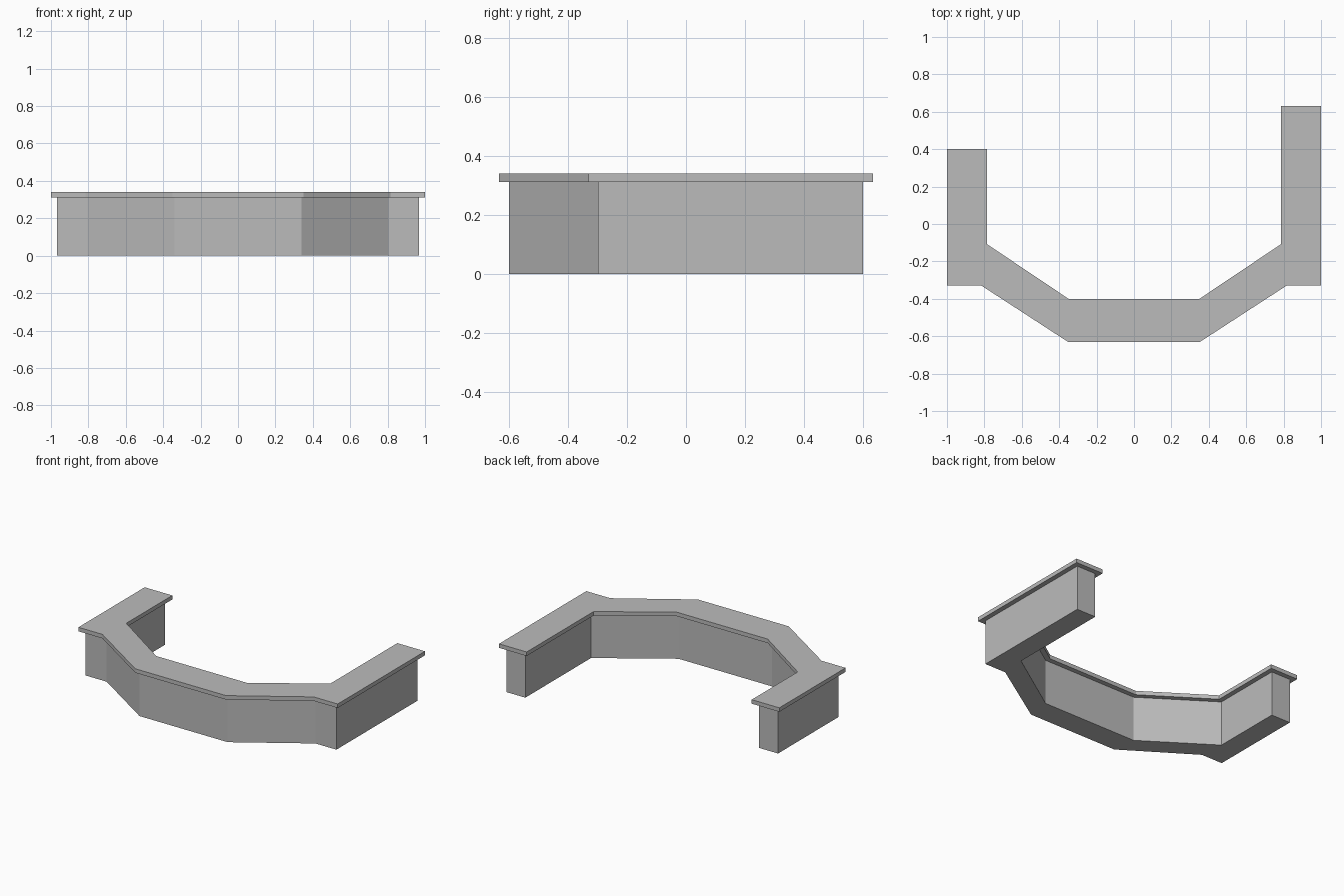
import bpy, bmesh
from mathutils import Vector

cube = bpy.data.objects.get("Cube")
if cube:
    bpy.data.objects.remove(cube, do_unlink=True)

grey = bpy.data.materials.new("plain grey")
grey.use_nodes = True
grey.diffuse_color = (0.5, 0.5, 0.5, 1)
grey.node_tree.nodes["Principled BSDF"].inputs["Base Color"].default_value = (0.5, 0.5, 0.5, 1)

# Counter plan, counter-clockwise, with one wing longer than the other
plan = [Vector(p) for p in (
    (-1, -0.33), (-0.815, -0.33), (-0.35, -0.632), (0.35, -0.632),
    (0.815, -0.33), (1, -0.33), (1, 0.632), (0.787, 0.632),
    (0.787, -0.107), (0.35, -0.4), (-0.35, -0.4), (-0.787, -0.107),
    (-0.787, 0.4), (-1, 0.4))]


def inset(points, distance):
    """Move every edge of the outline inwards by the same distance."""
    result = []
    for i, p in enumerate(points):
        a = (p - points[i - 1]).normalized()
        b = (points[(i + 1) % len(points)] - p).normalized()
        na, nb = Vector((-a.y, a.x)), Vector((-b.y, b.x))
        result.append(p + (na + nb) * distance / (1 + na.dot(nb)))
    return result


def prism(name, points, bottom, top):
    bm = bmesh.new()
    base = bm.faces.new([bm.verts.new((p.x, p.y, bottom)) for p in points])
    extruded = bmesh.ops.extrude_face_region(bm, geom=[base], use_keep_orig=True)
    verts = [v for v in extruded["geom"] if isinstance(v, bmesh.types.BMVert)]
    bmesh.ops.translate(bm, verts=verts, vec=(0, 0, top - bottom))
    bmesh.ops.recalc_face_normals(bm, faces=bm.faces)
    mesh = bpy.data.meshes.new(name)
    bm.to_mesh(mesh)
    bm.free()
    mesh.materials.append(grey)
    obj = bpy.data.objects.new(name, mesh)
    bpy.context.collection.objects.link(obj)
    return obj


# Solid body set back all round beneath the overhanging top
prism("counter_body", inset(plan, 0.033), 0, 0.312)
prism("counter_top", plan, 0.312, 0.34)
